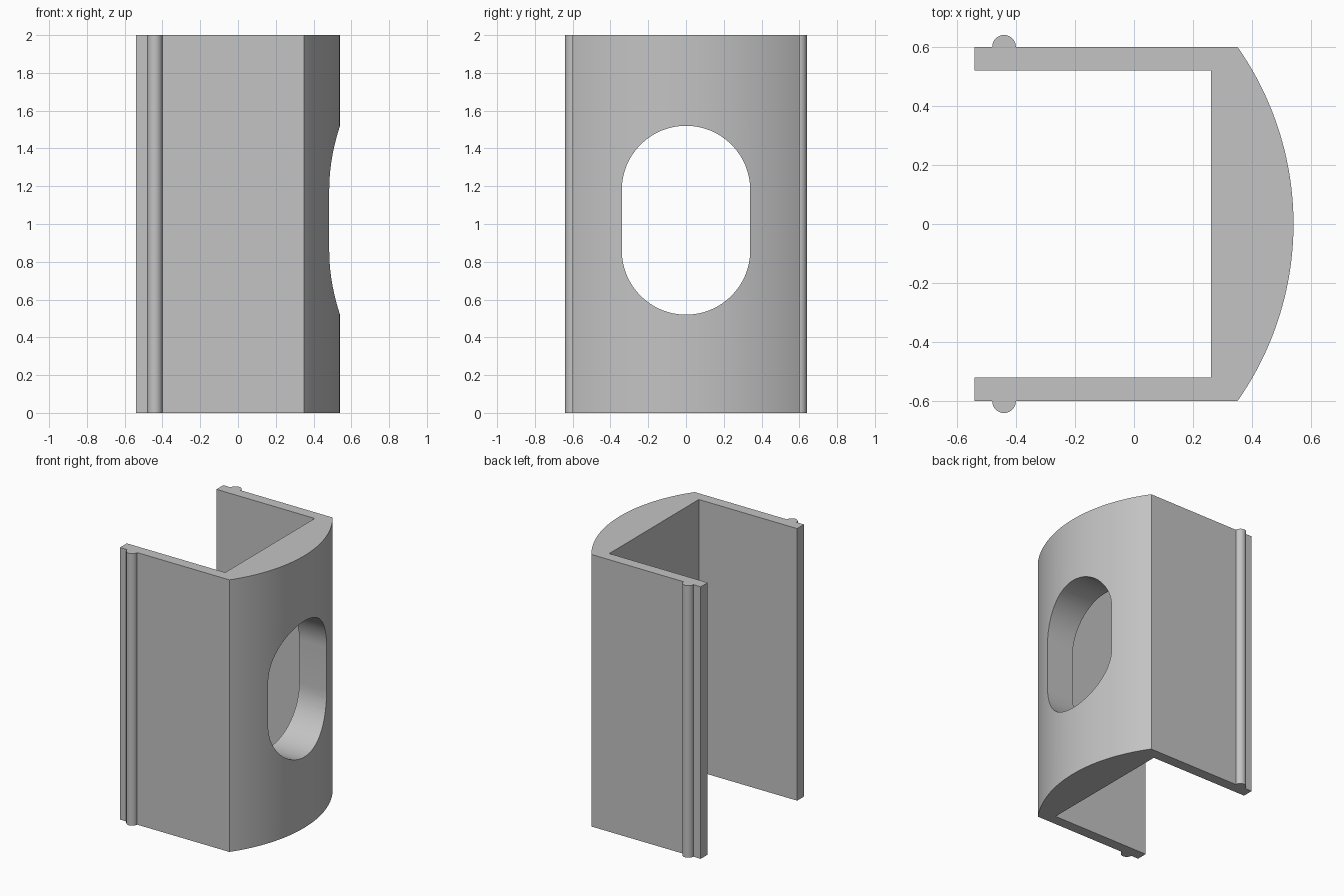
import bpy, bmesh
from math import sin, cos, pi, asin, sqrt, radians
from mathutils import Vector

if "Cube" in bpy.data.objects:
    bpy.data.objects.remove(bpy.data.objects["Cube"], do_unlink=True)

grey = bpy.data.materials.new("plain grey")
grey.use_nodes = True
COLOUR = (0.55, 0.55, 0.55, 1)
grey.diffuse_color = COLOUR
grey.node_tree.nodes["Principled BSDF"].inputs["Base Color"].default_value = COLOUR

HEIGHT = 2.0
BACK, FLAT_END, CROWN = -0.54, 0.35, 0.54   # x of open ends, arc start, arc crown
HALF, INNER, WEB = 0.60, 0.52, 0.26         # outer y, inner y, inner face of thick wall
RIB_X, RIB_R = -0.44, 0.04
SLOT_R, SLOT_Z, SLOT_STRAIGHT = 0.34, 1.02, 0.16


def arc(cx, cy, r, a, b, n):
    return [(cx + r * cos(a + (b - a) * i / n), cy + r * sin(a + (b - a) * i / n))
            for i in range(n + 1)]


def prism(name, points, direction):
    """Extrude a closed outline of 3D points along a direction."""
    bm = bmesh.new()
    face = bm.faces.new([bm.verts.new(p) for p in points])
    ext = bmesh.ops.extrude_face_region(bm, geom=[face])
    moved = [g for g in ext["geom"] if isinstance(g, bmesh.types.BMVert)]
    bmesh.ops.translate(bm, verts=moved, vec=Vector(direction))
    bmesh.ops.recalc_face_normals(bm, faces=bm.faces[:])
    mesh = bpy.data.meshes.new(name)
    bm.to_mesh(mesh)
    bm.free()
    mesh.materials.append(grey)
    obj = bpy.data.objects.new(name, mesh)
    bpy.context.collection.objects.link(obj)
    return obj


# Channel cross-section: ribbed side walls joined by a bowed thick wall
sag = CROWN - FLAT_END
bow_r = (HALF ** 2 + sag ** 2) / (2 * sag)
bow_a = asin(HALF / bow_r)
lower = [(WEB, -INNER), (BACK, -INNER), (BACK, -HALF)]
lower += arc(RIB_X, -HALF, RIB_R, pi, 2 * pi, 16)
upper = [(x, -y) for x, y in reversed(lower)]
bow = arc(CROWN - bow_r, 0, bow_r, -bow_a, bow_a, 64)
channel = prism("channel_body", [(x, y, 0) for x, y in lower + bow + upper], (0, 0, HEIGHT))

# Rounded slot through the bowed wall
half = SLOT_STRAIGHT
slot = arc(0, SLOT_Z + half, SLOT_R, 0, pi, 32) + arc(0, SLOT_Z - half, SLOT_R, pi, 2 * pi, 32)
cutter = prism("slot_cutter", [(0, y, z) for y, z in slot], (1, 0, 0))
cutter.hide_render = True

cut = channel.modifiers.new("slot", "BOOLEAN")
cut.operation = "DIFFERENCE"
cut.solver = "EXACT"
cut.object = cutter
bpy.ops.object.select_all(action="DESELECT")
bpy.context.view_layer.objects.active = channel
channel.select_set(True)
bpy.ops.object.modifier_apply(modifier=cut.name)
bpy.data.objects.remove(cutter, do_unlink=True)
bpy.ops.object.shade_smooth_by_angle(angle=radians(30))
